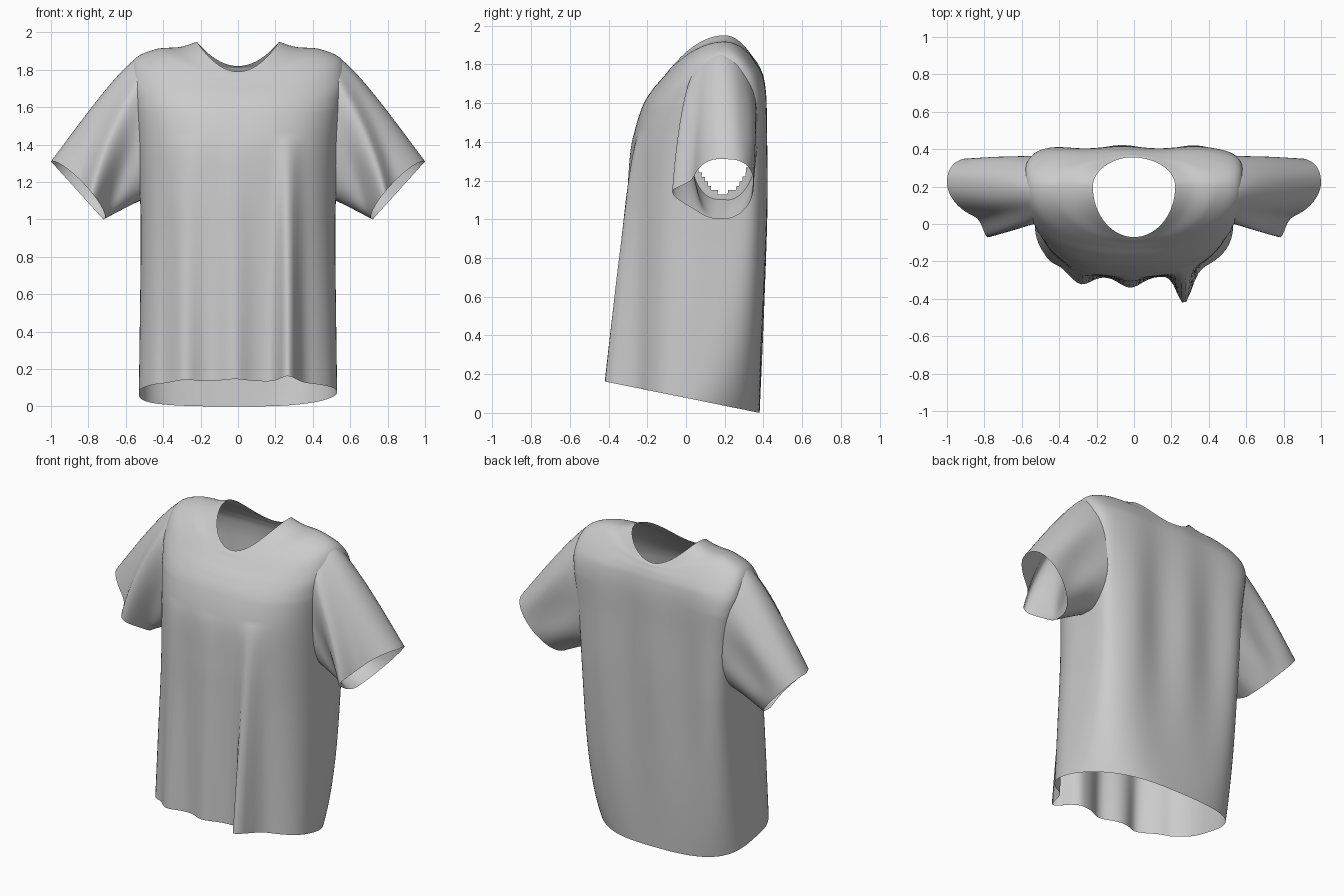
import bpy, bmesh
from math import sin, cos, pi, exp, radians
from mathutils import Vector

cube = bpy.data.objects.get("Cube")
if cube:
    bpy.data.objects.remove(cube, do_unlink=True)

# Plain cotton colour
cotton = bpy.data.materials.new("grey_cotton")
cotton.use_nodes = True
GREY = (0.6, 0.6, 0.6, 1)
cotton.diffuse_color = GREY
bsdf = cotton.node_tree.nodes["Principled BSDF"]
bsdf.inputs["Base Color"].default_value = GREY
bsdf.inputs["Roughness"].default_value = 0.9


def bump(value, centre, width):
    return exp(-((value - centre) / width) ** 2)


def smooth_rows(rows, steps):
    """Catmull-Rom interpolation between rows of ring measurements."""
    out = []
    last = len(rows) - 1
    for i in range(last):
        quad = [rows[max(i - 1, 0)], rows[i], rows[i + 1], rows[min(i + 2, last)]]
        for k in range(steps):
            t = k / steps
            out.append([b + t * ((c - a) + t * ((2 * a - 5 * b + 4 * c - d)
                        + t * (3 * b - a - 3 * c + d))) / 2
                        for a, b, c, d in zip(*quad)])
    out.append(list(rows[last]))
    return out


def loft(name, rings, is_hole=None):
    """Skin a list of closed rings into one open cloth surface."""
    bm = bmesh.new()
    loops = [[bm.verts.new(p) for p in ring] for ring in rings]
    for low, high in zip(loops, loops[1:]):
        for j in range(len(low)):
            k = (j + 1) % len(low)
            bm.faces.new((low[j], low[k], high[k], high[j]))
    if is_hole:
        gone = [f for f in bm.faces if is_hole(f.calc_center_median())]
        bmesh.ops.delete(bm, geom=gone, context='FACES')
    mesh = bpy.data.meshes.new(name)
    bm.to_mesh(mesh)
    bm.free()
    mesh.materials.append(cotton)
    mesh.polygons.foreach_set("use_smooth", [True] * len(mesh.polygons))
    obj = bpy.data.objects.new(name, mesh)
    bpy.context.collection.objects.link(obj)
    return obj


# Body rings: half width, front y, back y, front z, side z, back z
BODY = [
    (.53, -.285, .38, .135, .076, 0),
    (.525, -.285, .395, .5, .45, .4),
    (.52, -.285, .405, .9, .9, .85),
    (.525, -.285, .41, 1.15, 1.15, 1.15),
    (.54, -.275, .41, 1.4, 1.42, 1.42),
    (.565, -.23, .41, 1.57, 1.62, 1.62),
    (.585, -.18, .4, 1.66, 1.75, 1.72),
    (.555, -.13, .385, 1.72, 1.855, 1.77),
    (.44, -.1, .37, 1.755, 1.91, 1.8),
    (.31, -.085, .365, 1.775, 1.922, 1.81),
    (.22, -.07, .355, 1.79, 1.95, 1.82),
]
# Front drape folds: x, width, depth
FOLDS = [(-.29, .08, .075), (-.02, .08, .06), (.27, .055, .19), (-.45, .04, .025)]
SEGMENTS = 144


def body_ring(row):
    half, front, back, z_front, z_side, z_back = row
    mid = .2 * min(z_side / 1.8, 1)
    yoke = min(max((z_side - 1.62) / .3, 0), 1)
    lift = min(max(z_side - .076, 0), 1)
    ring = []
    for j in range(SEGMENTS):
        a = 2 * pi * j / SEGMENTS
        c, s = cos(a), sin(a)
        # back corners are boxy at the chest and rounder at the hem
        corner = 2.8 - .7 * c
        p = 2.5 if s < 0 else corner + (7 - corner) * lift
        p += (2 - p) * yoke
        r = (abs(c) ** p + abs(s) ** p) ** (-1 / p)
        x, depth = half * c * r, abs(s * r)
        y_end, z_end = (front, z_front) if s < 0 else (back, z_back)
        y = mid + (y_end - mid) * depth
        z = z_side + (z_end - z_side) * depth ** (1 + yoke)
        if s < 0:
            hang = max(1 - z / 1.45, 0) ** .8
            drape = hang * depth * sum(d * bump(x, fx, w) for fx, w, d in FOLDS)
            y -= drape
            z += .2 * drape
        else:
            y += .012 * cos(16 * x + 1) * depth ** 4 * bump(z, 1.1, .6)
        ring.append(Vector((x, y, z)))
    return ring


def armhole(p):
    return abs(p.x) > .4 and ((p.y - .19) / .165) ** 2 + ((p.z - 1.48) / .345) ** 2 < 1


loft("shirt_body", [body_ring(r) for r in smooth_rows(BODY, 12)], armhole)

# Sleeves: rings blend from the shoulder seam to the slanted open cuff
SEAM_MID, SEAM_UP = Vector((.52, .19, 1.485)), Vector((.01, 0, .375))
CUFF_MID, CUFF_UP = Vector((.86, .19, 1.155)), Vector((.14, .02, .155))


def sleeve_ring(t, side):
    mid, up = SEAM_MID.lerp(CUFF_MID, t), SEAM_UP.lerp(CUFF_UP, t)
    fold_angle = radians(45 + 57 * t)
    ring = []
    for j in range(96):
        a = 2 * pi * j / 96
        c, s = cos(a), sin(a)
        p = mid + up * c
        wide = abs(s) ** .8
        p.y -= (wide if s > 0 else -wide) * (.185 - .025 * t)
        # seam wraps round the back of the body
        p.x -= (.08 if s < 0 else .03) * wide * (1 - t) ** 3
        # rounded shoulder cap and front edge of the cuff drawn back
        p.z += .042 * sin(pi * t ** .6) * max(c, 0)
        p += Vector((-.05, 0, .02)) * t * t * max(s, 0)
        # long front crease, sharp above and fuller below, and soft back ripples
        p.y -= .1 * t ** .5 * bump(a, fold_angle, .25 if a < fold_angle else .5)
        p.y += .02 * sin(pi * t) * bump(a, fold_angle + .8, .35)
        p.y += .012 * sin(pi * t) * sin(5 * a) * max(-s, 0)
        p.x *= side
        ring.append(p)
    return ring if side > 0 else ring[::-1]


for name, side in (("left_sleeve", 1), ("right_sleeve", -1)):
    loft(name, [sleeve_ring(i / 30, side) for i in range(31)])
